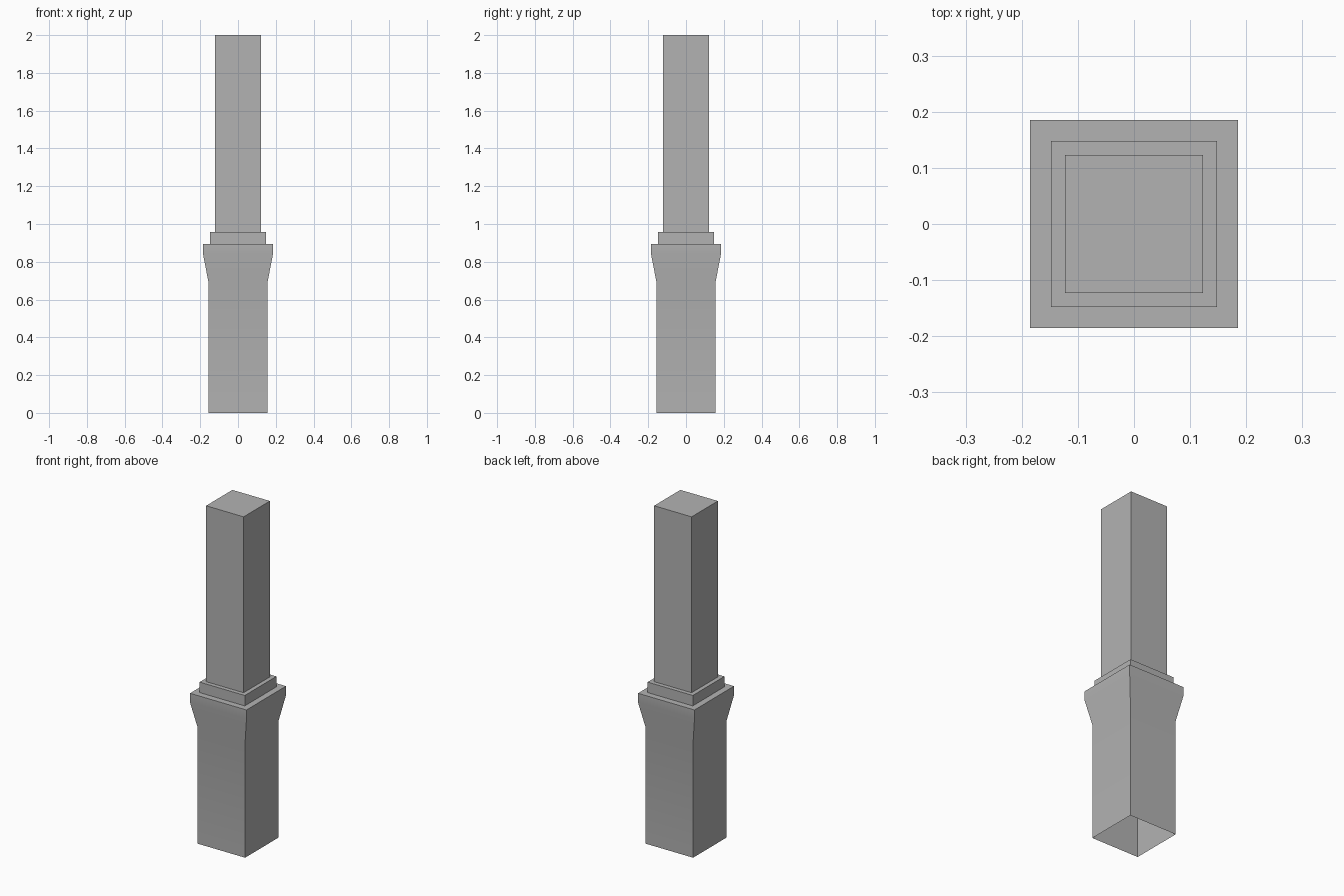
import bpy, bmesh, math

cube = bpy.data.objects.get("Cube")
if cube:
    bpy.data.objects.remove(cube, do_unlink=True)

grey = bpy.data.materials.new("plain_grey")
grey.use_nodes = True
color = (0.45, 0.45, 0.45, 1)
grey.diffuse_color = color
grey.node_tree.nodes["Principled BSDF"].inputs["Base Color"].default_value = color


def square_loft(name, profile, closed_bottom=True):
    """Skin square rings given as (half width, height), capped at the top."""
    bm = bmesh.new()
    rings = []
    for w, z in profile:
        corners = [(-w, -w), (w, -w), (w, w), (-w, w)]
        rings.append([bm.verts.new((x, y, z)) for x, y in corners])
    for low, high in zip(rings, rings[1:]):
        for i in range(4):
            j = (i + 1) % 4
            bm.faces.new((low[i], low[j], high[j], high[i]))
    bm.faces.new(rings[-1])
    if closed_bottom:
        bm.faces.new(rings[0][::-1])
    mesh = bpy.data.meshes.new(name)
    bm.to_mesh(mesh)
    bm.free()
    mesh.materials.append(grey)
    obj = bpy.data.objects.new(name, mesh)
    bpy.context.collection.objects.link(obj)
    bpy.ops.object.select_all(action="DESELECT")
    obj.select_set(True)
    bpy.context.view_layer.objects.active = obj
    bpy.ops.object.shade_smooth_by_angle(angle=math.radians(30))
    return obj


# Hollow lower post with a flared head, open underneath
square_loft("lower_post", [(0.156, 0), (0.156, 0.69), (0.185, 0.84), (0.185, 0.895)],
            closed_bottom=False)

# Stepped collar and upper shaft
square_loft("collar", [(0.148, 0.895), (0.148, 0.957)], closed_bottom=False)
square_loft("upper_shaft", [(0.123, 0.9), (0.123, 2)])
